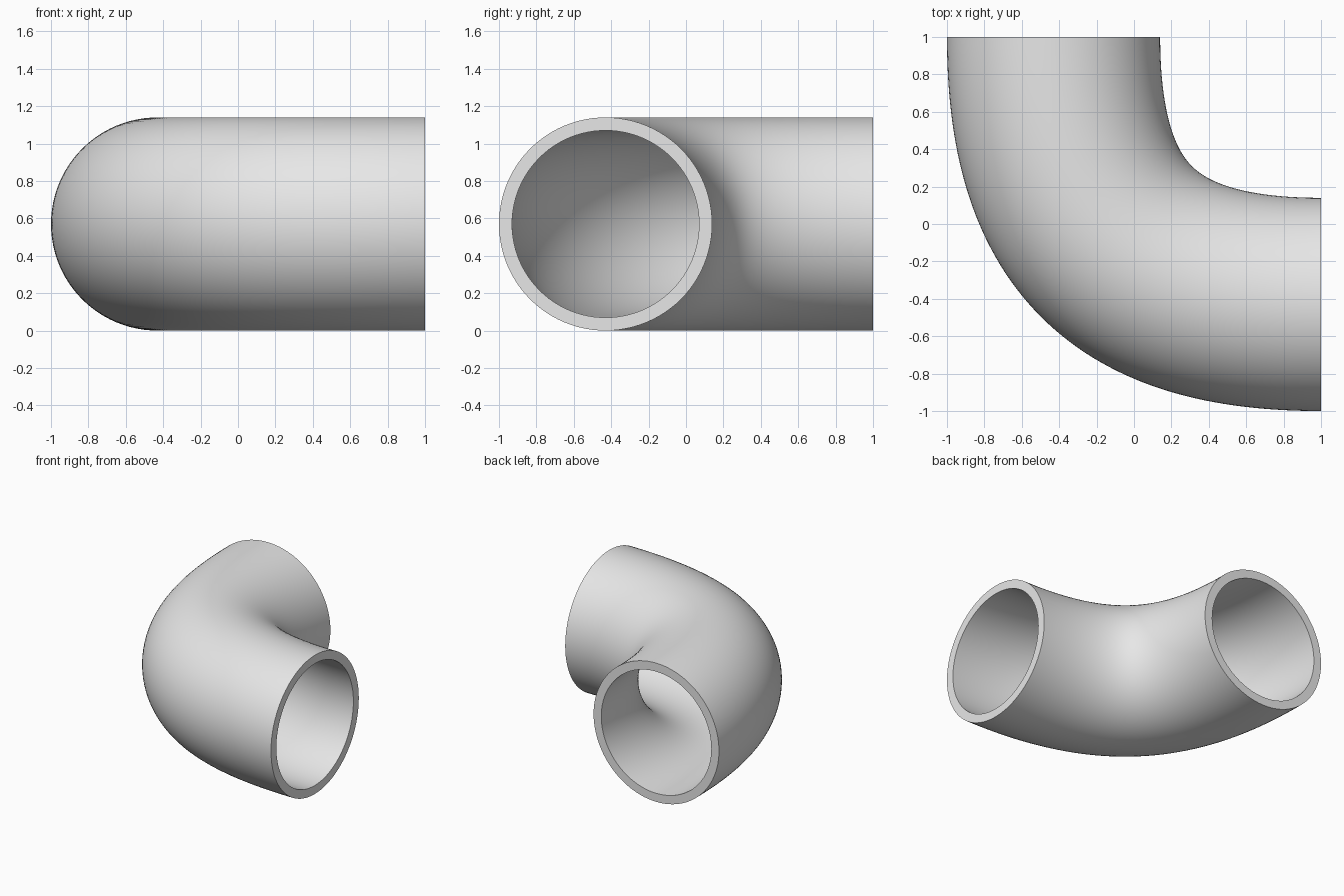
import bpy, bmesh, math
from mathutils import Vector

if "Cube" in bpy.data.objects:
    bpy.data.objects.remove(bpy.data.objects["Cube"])

R_OUT, R_IN = 0.57, 0.50      # pipe radii
C = -0.43                     # centreline offset of both mouths
H = 1.01                      # handle length of the bend curve
STEPS, SIDES = 64, 96

# centreline of the bend: one cubic curve from the back mouth to the right mouth
P = [Vector((C, 1, R_OUT)), Vector((C, 1 - H, R_OUT)),
     Vector((1 - H, C, R_OUT)), Vector((1, C, R_OUT))]


def centre(t):
    s = 1 - t
    pos = P[0]*s**3 + P[1]*3*s*s*t + P[2]*3*s*t*t + P[3]*t**3
    tan = (P[1]-P[0])*s*s + (P[2]-P[1])*2*s*t + (P[3]-P[2])*t*t
    return pos, tan.normalized()


bm = bmesh.new()


def sweep(radius):
    rings = []
    for i in range(STEPS + 1):
        pos, tan = centre(i / STEPS)
        up = Vector((0, 0, 1))
        side = tan.cross(up)
        rings.append([bm.verts.new(pos + radius * (math.cos(a) * side + math.sin(a) * up))
                      for a in (2 * math.pi * k / SIDES for k in range(SIDES))])
    return rings


def bridge(a, b):
    for k in range(SIDES):
        n = (k + 1) % SIDES
        bm.faces.new((a[k], a[n], b[n], b[k]))


# outer wall, inner wall and the flat rims at the two mouths
outer, inner = sweep(R_OUT), sweep(R_IN)
for i in range(STEPS):
    bridge(outer[i], outer[i + 1])
    bridge(inner[i + 1], inner[i])
bridge(inner[0], outer[0])
bridge(outer[-1], inner[-1])
bmesh.ops.recalc_face_normals(bm, faces=bm.faces)

mesh = bpy.data.meshes.new("pipe_elbow")
bm.to_mesh(mesh)
bm.free()
elbow = bpy.data.objects.new("pipe_elbow", mesh)
bpy.context.collection.objects.link(elbow)

grey = bpy.data.materials.new("light grey")
grey.diffuse_color = (0.8, 0.8, 0.8, 1)
grey.use_nodes = True
grey.node_tree.nodes["Principled BSDF"].inputs["Base Color"].default_value = grey.diffuse_color
mesh.materials.append(grey)

bpy.context.view_layer.objects.active = elbow
elbow.select_set(True)
bpy.ops.object.shade_smooth_by_angle(angle=math.radians(40))
